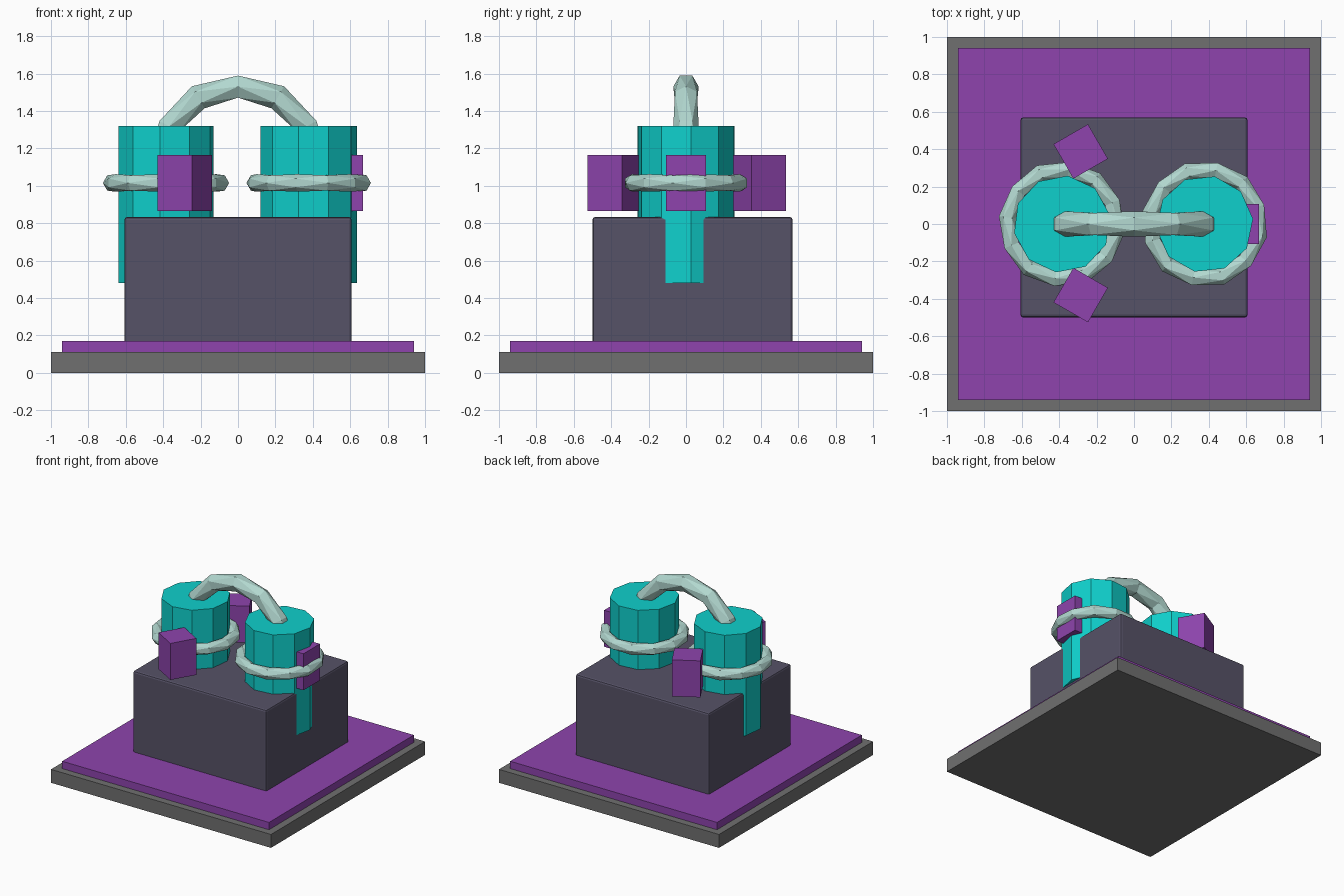
import bpy
import bmesh
from math import cos, sin, radians, tau
from mathutils import Matrix

cube = bpy.data.objects.get("Cube")
if cube:
    bpy.data.objects.remove(cube, do_unlink=True)


def material(name, hex_code):
    """One flat colour, given as sRGB hex and stored as linear values."""
    srgb = [int(hex_code[i:i + 2], 16) / 255 for i in (0, 2, 4)]
    linear = [c / 12.92 if c < 0.04 else ((c + 0.055) / 1.055) ** 2.4 for c in srgb]
    mat = bpy.data.materials.new(name)
    mat.use_nodes = True
    mat.diffuse_color = (*linear, 1)
    node = next(n for n in mat.node_tree.nodes if n.type == "BSDF_PRINCIPLED")
    node.inputs["Base Color"].default_value = (*linear, 1)
    return mat


grey = material("grey", "707070")
purple = material("purple", "8e44ad")
slate = material("dark slate", "565267")
teal = material("teal", "0fd0cc")
pale = material("pale green", "b2d8d0")


def finish(name, bm, mat, location, rotation=(0, 0, 0)):
    bmesh.ops.recalc_face_normals(bm, faces=bm.faces)
    mesh = bpy.data.meshes.new(name)
    bm.to_mesh(mesh)
    bm.free()
    mesh.materials.append(mat)
    obj = bpy.data.objects.new(name, mesh)
    obj.location = location
    obj.rotation_euler = [radians(a) for a in rotation]
    bpy.context.collection.objects.link(obj)
    return obj


def box(name, mat, size, location, turn=0):
    bm = bmesh.new()
    bmesh.ops.create_cube(bm, size=1, matrix=Matrix.Diagonal((*size, 1)))
    return finish(name, bm, mat, location, (0, 0, turn))


def pillar(name, x, turn):
    bm = bmesh.new()
    bmesh.ops.create_cone(bm, cap_ends=True, segments=10, radius1=0.26,
                          radius2=0.26, depth=0.84)
    return finish(name, bm, teal, (x, 0, 0.9), (0, 0, turn))


def faceted_ring(name, major, minor, location, rotation):
    """Coarse ring whose cross-section twists half a step per segment."""
    segments, sides = 12, 6
    bm = bmesh.new()
    loops = []
    for i in range(segments):
        a = tau * i / segments
        loop = []
        for j in range(sides):
            b = tau * (j + i / 2) / sides
            r = major + minor * cos(b)
            loop.append(bm.verts.new((r * cos(a), r * sin(a), minor * sin(b))))
        loops.append(loop)
    for i in range(segments):
        here, after = loops[i], loops[(i + 1) % segments]
        # The total twist is a whole turn, so the seam shifts by one full cycle
        for j in range(sides):
            k = (j + 1) % sides
            bm.faces.new((here[j], after[j], here[k]))
            bm.faces.new((here[k], after[j], after[k]))
    return finish(name, bm, pale, location, rotation)


# Stepped base
box("base_slab", grey, (2, 2, 0.11), (0, 0, 0.055))
box("base_plate", purple, (1.88, 1.88, 0.06), (0, 0, 0.14))

# Central block with slightly softened edges
block = box("block", slate, (1.215, 1.07, 0.68), (0, 0.035, 0.493))
bevel = block.modifiers.new("soft_edges", "BEVEL")
bevel.width = 0.015
bevel.segments = 2

# Two pillars sunk into the block, each with a collar ring
for name, x, turn in (("right", -0.385, -7), ("left", 0.378, -12)):
    pillar(name + "_pillar", x, turn)
    faceted_ring(name + "_collar", 0.293, 0.047, (x, 0, 1.015), (0, 0, turn))

# Arched handle, its lower half hidden in the pillars and block
faceted_ring("handle", 0.425, 0.068, (0, 0, 1.105), (90, 0, -180))

# Lugs around the pillars
lug = (0.213, 0.213, 0.3)
box("front_lug", purple, lug, (-0.285, -0.38, 1.015), -30)
box("back_lug", purple, lug, (-0.285, 0.388, 1.015), 30)
box("left_lug", purple, lug, (0.563, 0, 1.015))
